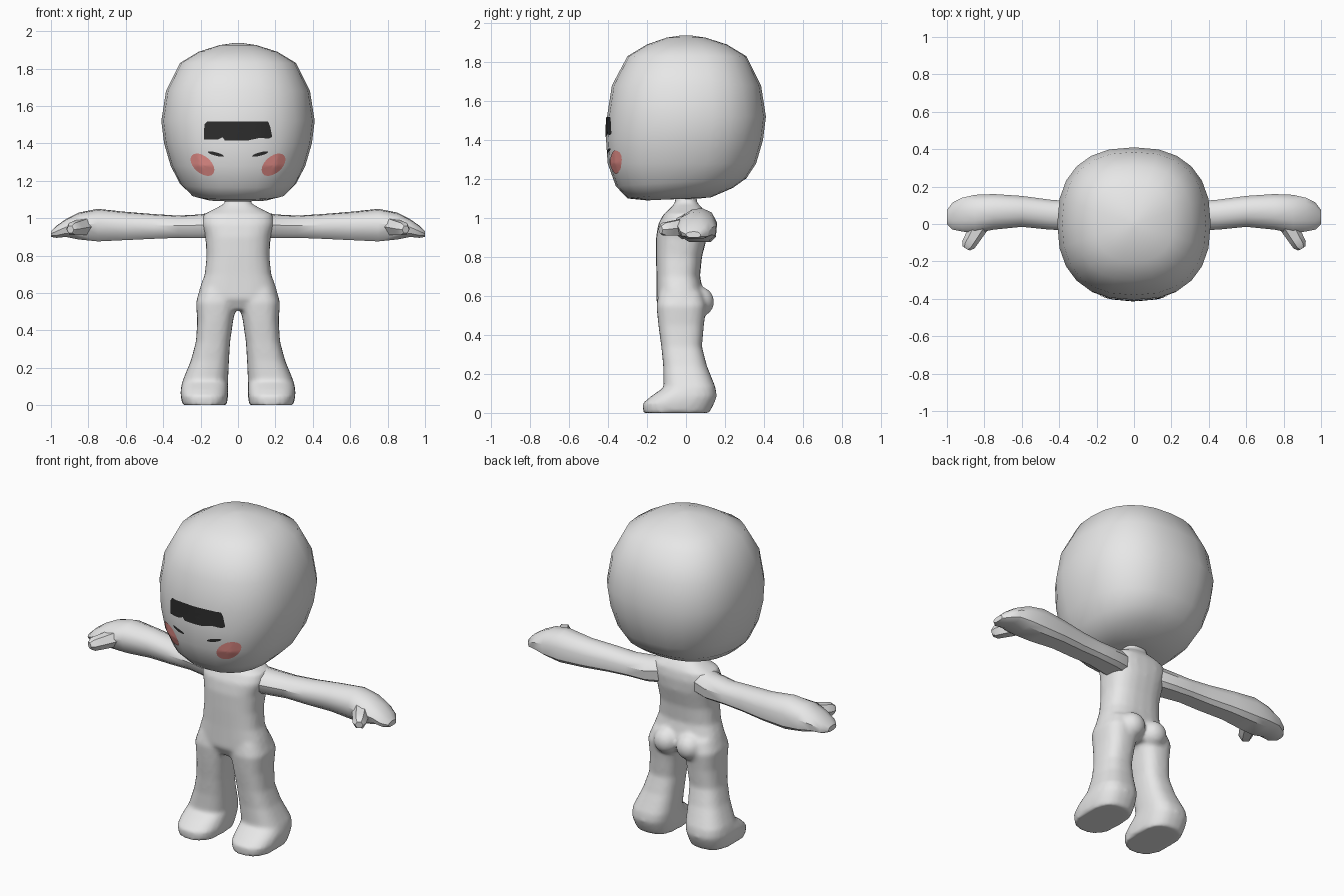
import bpy, bmesh, math
from mathutils import Vector
from mathutils.bvhtree import BVHTree

if "Cube" in bpy.data.objects:
    bpy.data.objects.remove(bpy.data.objects["Cube"])


def material(name, rgb):
    m = bpy.data.materials.new(name)
    m.use_nodes = True
    m.diffuse_color = (*rgb, 1)
    m.node_tree.nodes["Principled BSDF"].inputs["Base Color"].default_value = (*rgb, 1)
    return m


GREY = material("light grey", (0.8, 0.8, 0.8))
BLACK = material("black", (0.025, 0.025, 0.025))
PINK = material("blush pink", (0.78, 0.27, 0.25))


def oval(z, x0, x1, y0, y1, power=2.4, tilt=0, count=24):
    """Horizontal superellipse ring spanning x0..x1 and y0..y1."""
    ring = []
    for i in range(count):
        a = math.tau * i / count
        c, s = math.cos(a), math.sin(a)
        x = (x0 + x1) / 2 + (x1 - x0) / 2 * math.copysign(abs(c) ** (2 / power), c)
        y = (y0 + y1) / 2 + (y1 - y0) / 2 * math.copysign(abs(s) ** (2 / power), s)
        ring.append(Vector((x, y, z + tilt * y)))
    return ring


def loft(bm, rings):
    """Skin a closed tube through the rings and cap both ends."""
    loops = [[bm.verts.new(p) for p in ring] for ring in rings]
    n = len(loops[0])
    for a, b in zip(loops, loops[1:]):
        for i in range(n):
            bm.faces.new((a[i], a[(i + 1) % n], b[(i + 1) % n], b[i]))
    bm.faces.new(loops[0][::-1])
    bm.faces.new(loops[-1])


def finish(name, bm, mat, angle=40, modifiers=(), recalc=True):
    if recalc:
        bmesh.ops.recalc_face_normals(bm, faces=bm.faces[:])
    mesh = bpy.data.meshes.new(name)
    bm.to_mesh(mesh)
    bm.free()
    mesh.materials.append(mat)
    ob = bpy.data.objects.new(name, mesh)
    bpy.context.collection.objects.link(ob)
    bpy.ops.object.select_all(action='DESELECT')
    ob.select_set(True)
    bpy.context.view_layer.objects.active = ob
    for kind, settings in modifiers:
        mod = ob.modifiers.new(kind.title(), kind)
        for key, value in settings.items():
            setattr(mod, key, value)
        bpy.ops.object.modifier_apply(modifier=mod.name)
    bpy.ops.object.shade_smooth_by_angle(angle=math.radians(angle))
    return ob


# Head: rings of height, half width, front, back, tilt
head_rings = [
    (1.097, 0.05, -0.07, 0.04, 0), (1.10, 0.16, -0.2, 0.13, 0.05),
    (1.13, 0.25, -0.3, 0.24, 0.1), (1.185, 0.31, -0.36, 0.31, 0.06),
    (1.28, 0.36, -0.402, 0.36, 0), (1.4, 0.395, -0.41, 0.395, 0),
    (1.52, 0.41, -0.405, 0.41, 0), (1.68, 0.385, -0.38, 0.385, 0),
    (1.83, 0.31, -0.3, 0.31, 0), (1.89, 0.21, -0.2, 0.21, 0),
    (1.925, 0.1, -0.1, 0.1, 0), (1.937, 0.02, -0.02, 0.02, 0)]
bm = bmesh.new()
loft(bm, [oval(z, -w, w, f, b, tilt=t) for z, w, f, b, t in head_rings])
head = finish("head", bm, GREY, 60)

# Body: torso, legs and buttocks blended into one skin
torso_rings = [
    (0.51, 0.13, -0.12, 0.07), (0.57, 0.22, -0.152, 0.1), (0.64, 0.2, -0.152, 0.085),
    (0.7, 0.178, -0.152, 0.072), (0.8, 0.168, -0.154, 0.082), (0.9, 0.175, -0.154, 0.108),
    (0.97, 0.195, -0.142, 0.113), (1.02, 0.185, -0.115, 0.105),
    (1.05, 0.125, -0.08, 0.085), (1.08, 0.068, -0.055, 0.055), (1.13, 0.068, -0.055, 0.055)]
leg_rings = [  # height, inner x, outer x, front, back
    (0, 0.06, 0.297, -0.22, 0.12), (0.05, 0.053, 0.307, -0.222, 0.145),
    (0.085, 0.053, 0.307, -0.18, 0.158), (0.13, 0.053, 0.297, -0.115, 0.152),
    (0.24, 0.048, 0.252, -0.117, 0.108), (0.34, 0.042, 0.225, -0.127, 0.082),
    (0.45, 0.026, 0.218, -0.142, 0.092), (0.55, 0.005, 0.225, -0.152, 0.105),
    (0.62, 0.005, 0.2, -0.14, 0.085)]
bm = bmesh.new()
loft(bm, [oval(z, -w, w, f, b, 2.6) for z, w, f, b in torso_rings])
for side in (-1, 1):
    loft(bm, [oval(z, *sorted((side * i, side * o)), f, b, 2.6) for z, i, o, f, b in leg_rings])
    buttock = bmesh.ops.create_uvsphere(bm, u_segments=20, v_segments=12, radius=0.077)
    bmesh.ops.translate(bm, verts=buttock["verts"], vec=(side * 0.075, 0.068, 0.57))
finish("body", bm, GREY, 50, [
    ("REMESH", dict(mode='VOXEL', voxel_size=0.012)),
    ("SMOOTH", dict(factor=0.5, iterations=5))])

# Arms: flat underside and back edge, rounded top
section = [(-1, 0.1), (-0.8, 0.6), (-0.35, 0.93), (0.2, 1), (0.7, 0.75),
           (1, 0.15), (0.93, -0.7), (0.65, -1), (-0.5, -1), (-0.87, -0.6)]
arm_rings = [  # x, front, back, bottom, top
    (0.1, -0.09, 0.09, 0.9, 1.04), (0.2, -0.06, 0.115, 0.893, 1.02),
    (0.32, -0.035, 0.12, 0.895, 1.014), (0.45, -0.03, 0.13, 0.89, 1.022),
    (0.6, -0.015, 0.15, 0.883, 1.034), (0.75, -0.03, 0.16, 0.876, 1.05),
    (0.85, -0.05, 0.156, 0.886, 1.03), (0.92, -0.04, 0.14, 0.9, 0.995),
    (0.97, -0.03, 0.115, 0.895, 0.96), (1.0, 0.0, 0.075, 0.9, 0.93)]
mirror = [("MIRROR", {})]
bm = bmesh.new()
loft(bm, [[Vector((x, (f + b) / 2 + (b - f) / 2 * u, (lo + hi) / 2 + (hi - lo) / 2 * v))
           for u, v in section] for x, f, b, lo, hi in arm_rings])
finish("arms", bm, GREY, 38, mirror)

# Thumbs: tapered six-sided stubs
along = Vector((0.5, -0.85, -0.1)).normalized()
across = along.cross(Vector((0, 0, 1))).normalized()
up = across.cross(along)
bm = bmesh.new()
loft(bm, [[Vector((0.82, 0.0, 0.955)) + along * d
           + (across * math.cos(k * math.pi / 3) + up * math.sin(k * math.pi / 3)) * r
           for k in range(6)] for d, r in ((0, 0.05), (0.09, 0.042), (0.13, 0.038), (0.152, 0.022))])
finish("thumbs", bm, GREY, 30, mirror)

# Face paint: thin plates laid on the front of the head
surface = BVHTree.FromObject(head, bpy.context.evaluated_depsgraph_get())


def paint(name, outlines, mat, steps=5):
    bm = bmesh.new()
    for outline in outlines:
        dense = []
        for i, p in enumerate(outline):
            q = outline[(i + 1) % len(outline)]
            cuts = max(1, round(math.dist(p, q) / 0.03))
            dense += [Vector(p).lerp(Vector(q), k / cuts) for k in range(cuts)]
        centre = sum(dense, Vector((0, 0))) / len(dense)

        def drop(p):
            hit = surface.ray_cast(Vector((p.x, -2, p.y)), Vector((0, 1, 0)))[0]
            return bm.verts.new(hit + Vector((0, -0.005, 0)))

        hub = drop(centre)
        loops = [[drop(centre.lerp(p, s / steps)) for p in dense] for s in range(1, steps + 1)]
        n = len(dense)
        for i in range(n):
            j = (i + 1) % n
            bm.faces.new((hub, loops[0][i], loops[0][j]))
            for a, b in zip(loops, loops[1:]):
                bm.faces.new((a[i], b[i], b[j], a[j]))
    bmesh.ops.recalc_face_normals(bm, faces=bm.faces[:])
    if sum(f.normal.y for f in bm.faces) > 0:
        bmesh.ops.reverse_faces(bm, faces=bm.faces[:])
    return finish(name, bm, mat, 60, recalc=False)


def ellipse(x, z, long, short, tilt):
    c, s = math.cos(tilt), math.sin(tilt)
    pts = [(long * math.cos(math.tau * k / 24), short * math.sin(math.tau * k / 24)) for k in range(24)]
    return [(x + c * u - s * v, z + s * u + c * v) for u, v in pts]


paint("brow", [[(-0.165, 1.518), (0.16, 1.518), (0.172, 1.49), (0.183, 1.435), (0.165, 1.425),
                (0.12, 1.43), (0.05, 1.415), (-0.07, 1.415), (-0.085, 1.437), (-0.11, 1.42),
                (-0.182, 1.42), (-0.18, 1.5)]], BLACK)
paint("eyes", [ellipse(s * 0.118, 1.343, 0.044, 0.009, s * 0.26) for s in (-1, 1)], BLACK, 3)
paint("cheeks", [ellipse(s * 0.19, 1.286, 0.075, 0.045, s * 0.72) for s in (-1, 1)], PINK)
